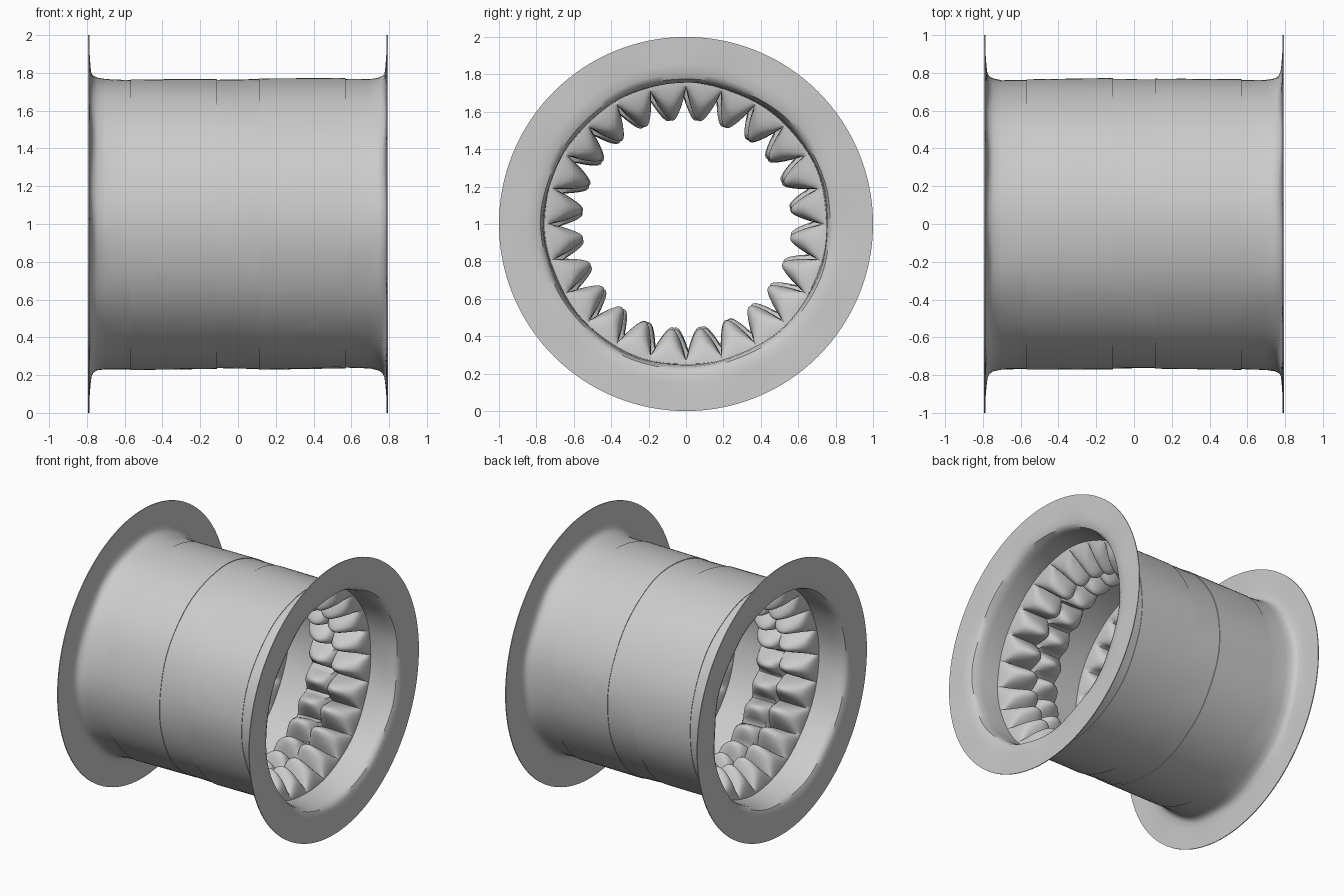
import bpy, bmesh
from math import sin, cos, pi, radians
from mathutils import Vector

if "Cube" in bpy.data.objects:
    bpy.data.objects.remove(bpy.data.objects["Cube"])

CENTRE_Z = 1.0
TEETH = 24


def wobble(a, x):
    """Gentle unevenness of the tube wall."""
    return 0.003 * sin(5 * a + 4 * x) + 0.002 * sin(11 * a - 9 * x) + 0.002 * sin(17 * x + 2 * a)


def revolve(name, count, steps, point):
    """Closed loop of `count` profile points swept about the x axis; point(i, angle) -> (x, radius)."""
    bm = bmesh.new()
    rows = []
    for s in range(steps):
        a = 2 * pi * s / steps
        row = []
        for i in range(count):
            x, r = point(i, a)
            row.append(bm.verts.new((x, r * sin(a), CENTRE_Z + r * cos(a))))
        rows.append(row)
    for s in range(steps):
        p, q = rows[s], rows[(s + 1) % steps]
        for i in range(count):
            j = (i + 1) % count
            bm.faces.new((p[i], p[j], q[j], q[i]))
    bmesh.ops.recalc_face_normals(bm, faces=bm.faces)
    mesh = bpy.data.meshes.new(name)
    bm.to_mesh(mesh)
    bm.free()
    obj = bpy.data.objects.new(name, mesh)
    bpy.context.collection.objects.link(obj)
    bpy.ops.object.select_all(action='DESELECT')
    obj.select_set(True)
    bpy.context.view_layer.objects.active = obj
    bpy.ops.object.shade_smooth_by_angle(angle=radians(40))
    return obj


# Thin tube with a filleted flange at each end
half = [(0.787, 1.0), (0.786, 0.92), (0.784, 0.85), (0.779, 0.81), (0.768, 0.788),
        (0.745, 0.775), (0.70, 0.767), (0.57, 0.765), (0.40, 0.765), (0.25, 0.765), (0.1, 0.765)]
outer = half + [(-x, r) for x, r in reversed(half)]
inner_half = [(0.793, 1.0), (0.792, 0.92), (0.791, 0.85), (0.787, 0.80), (0.775, 0.775),
              (0.745, 0.762), (0.70, 0.756), (0.57, 0.753), (0.40, 0.753), (0.25, 0.753), (0.1, 0.753)]
inner = inner_half + [(-x, r) for x, r in reversed(inner_half)]
shell = outer + inner[::-1]


def shell_point(i, a):
    x, r = shell[i]
    if r < 0.9:
        r += wobble(a, x)
        x += 0.004 * sin(9 * a + 3 * x) * (abs(x) > 0.76)
    return x, r


revolve("flanged_tube", len(shell), 128, shell_point)


# Inner rings, each lined with two rows of rounded lobes
X0, X1, N = 0.11, 0.57, 32


def make_ring(name, side):
    def point(i, a):
        if i > N:
            k = i - N - 1
            x = (X1, X0)[k]
            return side * x, 0.769 + wobble(a, side * x)
        t = i / N
        x = X0 + (X1 - X0) * t
        row = min(int(t * 2), 1)
        shift = radians(2.0) * (1 - row)
        across = abs(sin((a + shift) * TEETH / 2)) ** 0.75
        along = max(0.0, sin(pi * t)) ** 0.5
        cleft = 0.5 + 0.5 * abs(sin(2 * pi * t)) ** 0.6
        if t < 0.25 or t > 0.75:
            cleft = 1.0
        h = 0.03 + 0.185 * across * along * cleft * (1 + 0.04 * sin(3 * a + side))
        return side * x, 0.755 - h * min(1.0, 0.6 + along)
    return revolve(name, N + 3, TEETH * 12, point)


make_ring("lobed_ring_right", 1)
make_ring("lobed_ring_left", -1)
